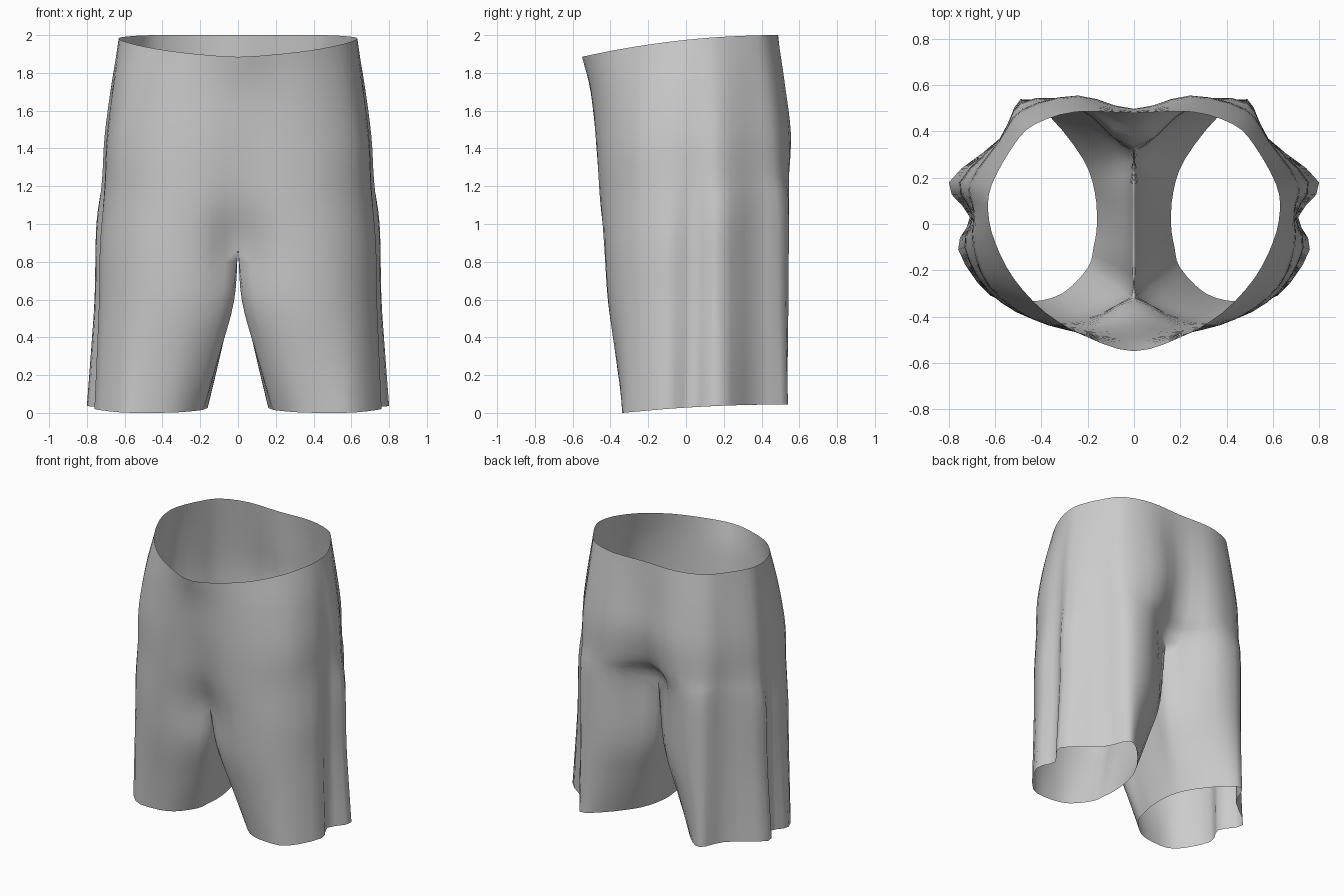
import bpy
from mathutils import Vector

if "Cube" in bpy.data.objects:
    bpy.data.objects.remove(bpy.data.objects["Cube"])

# Half sections (x, y): front seam -> outer side -> back seam, then inner thigh
WAIST = [(0, -.55), (.2, -.49), (.38, -.385), (.52, -.235), (.6, -.08), (.63, .05),
         (.615, .17), (.52, .34), (.43, .43), (.25, .485), (0, .48)]
HIP = [(0, -.468), (.22, -.47), (.44, -.41), (.62, -.27), (.69, -.09), (.69, .05),
       (.70, .18), (.58, .36), (.48, .49), (.24, .555), (0, .495)]
FORK = [(0, -.33), (.2, -.425), (.44, -.41), (.63, -.29), (.73, -.1), (.7, .04),
        (.75, .18), (.58, .37), (.485, .525), (.26, .525), (0, .33)]
FORK += [(0, FORK[10][1] * k / 2) for k in (1, 0, -1)]
HEM = [(.2, -.19), (.31, -.3), (.45, -.335), (.62, -.31), (.76, -.11), (.71, .03),
       (.80, .18), (.58, .37), (.49, .54), (.36, .46), (.22, .28),
       (.17, .14), (.16, 0), (.175, -.1)]


def blend(a, b, t):
    return [tuple(Vector(p).lerp(Vector(q), t)) for p, q in zip(a, b)]


# Front height, back height, section
ROWS = [(1.885, 2.0, WAIST), (1.70, 1.74, blend(WAIST, HIP, .55)),
        (1.40, 1.48, HIP), (1.12, 1.25, blend(HIP, FORK, .35)),
        (.87, 1.08, FORK), (.58, .62, blend(FORK, HEM, .18)),
        (.29, .32, blend(FORK, HEM, .58)), (0, .045, HEM)]
SPLIT = 4      # row where the trunk splits into legs
AROUND, DOWN = 3, 4
OUTER = 10 * AROUND


def catmull(a, b, c, d, t):
    return 0.5 * (2 * b + (c - a) * t + (2 * a - 5 * b + 4 * c - d) * t ** 2
                  + (3 * b - a - 3 * c + d) * t ** 3)


def spline(pts, before, after, steps):
    ext = [before] + pts + [after]
    out = []
    for i in range(len(pts) - 1):
        out += [catmull(*ext[i:i + 4], s / steps) for s in range(steps)]
    return out + [pts[-1].copy()]


def mirrored(p):
    return Vector((-p.x, p.y, p.z))


def section(index):
    zf, zb, xy = ROWS[index]
    ys = [p[1] for p in xy]
    lo, hi = (xy[0][1], xy[10][1]) if index == SPLIT else (min(ys), max(ys))
    pts = []
    for x, y in xy:
        t = min(max((y - lo) / (hi - lo), 0), 1)
        t = t * t if index == SPLIT else 1 - (1 - t) ** 2
        pts.append(Vector((x, y, zf + (zb - zf) * t)))
    if index > SPLIT:                                    # closed leg loop
        return spline(pts + [pts[0]], pts[-1], pts[1], AROUND)[:-1]
    ring = spline(pts[:11], mirrored(pts[1]), mirrored(pts[9]), AROUND)
    if index == SPLIT:                                   # crotch seam
        seam = pts[10:] + [pts[0]]
        ring += spline(seam, seam[0], seam[-1], AROUND)[1:-1]
    return ring


# Skin the sections into a quad grid
rings = [section(i) for i in range(len(ROWS))]
verts, faces, grid = [], [], {}
count = len(rings[-1])
for c in range(count):
    first = 0 if c <= OUTER else SPLIT
    keys = [r[c] for r in rings[first:]]
    column = spline(keys, 2 * keys[0] - keys[1], 2 * keys[-1] - keys[-2], DOWN)
    for k, p in enumerate(column):
        row = first * DOWN + k
        if c in (0, OUTER) and row <= SPLIT * DOWN:      # keep the centre seam flat
            p.x = 0
        p.x = max(p.x, 0)
        grid[c, row] = len(verts)
        verts.append(p)

for c in range(count):
    n = (c + 1) % count
    for row in range((len(ROWS) - 1) * DOWN):
        if c < OUTER or row >= SPLIT * DOWN:
            faces.append((grid[c, row], grid[c, row + 1], grid[n, row + 1], grid[n, row]))

# Cloth shorts, one half mirrored across the centre seam
mesh = bpy.data.meshes.new("shorts")
mesh.from_pydata(verts, [], faces)
mesh.update()
for poly in mesh.polygons:
    poly.use_smooth = True
shorts = bpy.data.objects.new("shorts", mesh)
bpy.context.collection.objects.link(shorts)
mirror = shorts.modifiers.new("mirror", "MIRROR")
mirror.use_clip = True
mirror.merge_threshold = 0.0005
